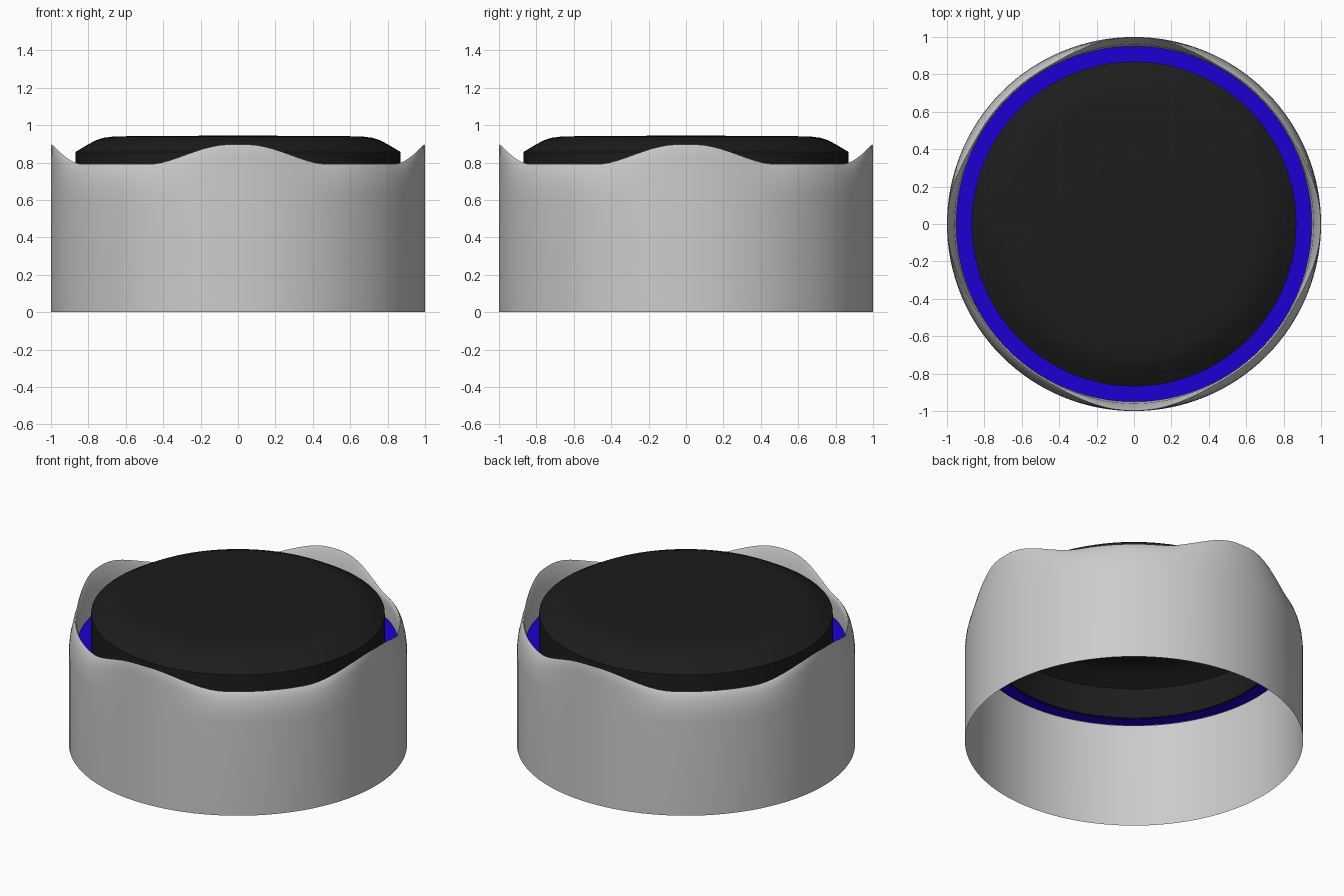
import bpy, bmesh, math

if "Cube" in bpy.data.objects:
    bpy.data.objects.remove(bpy.data.objects["Cube"])

N = 128


def material(name, rgb):
    m = bpy.data.materials.new(name)
    m.diffuse_color = (*rgb, 1)
    m.use_nodes = True
    m.node_tree.nodes["Principled BSDF"].inputs["Base Color"].default_value = m.diffuse_color
    return m


def lathe(name, profile, mat=None, close_top=False, angle=35):
    """Sweep profile(theta) -> [(radius, z), ...] around the z axis."""
    bm = bmesh.new()
    cols = []
    for i in range(N):
        t = 2 * math.pi * i / N
        cols.append([bm.verts.new((r * math.cos(t), r * math.sin(t), z))
                     for r, z in profile(t)])
    for i in range(N):
        a, b = cols[i], cols[(i + 1) % N]
        for k in range(len(a) - 1):
            bm.faces.new((a[k], b[k], b[k + 1], a[k + 1]))
    if close_top:
        bm.faces.new([c[-1] for c in cols])
    me = bpy.data.meshes.new(name)
    bm.to_mesh(me)
    bm.free()
    ob = bpy.data.objects.new(name, me)
    bpy.context.collection.objects.link(ob)
    if mat:
        me.materials.append(mat)
    bpy.ops.object.select_all(action='DESELECT')
    ob.select_set(True)
    bpy.context.view_layer.objects.active = ob
    bpy.ops.object.shade_smooth_by_angle(angle=math.radians(angle))
    return ob


def crest(t):
    """1 at the four raised lobes on the axes, 0 in the dips between them."""
    q = math.pi / 2
    d = abs((t + q / 2) % q - q / 2) / math.radians(30)
    d = min(1, max(0, (d - 0.08) / 0.92))
    return 1 - d * d * (3 - 2 * d)


# Outer shell: straight wall, rolled wavy rim, inner lip down to the ring
LOW = [(1, 0), (1, 0.60), (0.998, 0.65), (0.992, 0.70), (0.982, 0.745),
       (0.970, 0.778), (0.960, 0.791), (0.953, 0.785), (0.95, 0.75), (0.95, 0.65)]
HIGH = [(1, 0), (1, 0.60), (1, 0.68), (1, 0.76), (1, 0.83),
        (1, 0.885), (0.997, 0.897), (0.985, 0.87), (0.96, 0.77), (0.95, 0.65)]


def shell(t):
    w = crest(t)
    return [(a[0] + (b[0] - a[0]) * w, a[1] + (b[1] - a[1]) * w)
            for a, b in zip(LOW, HIGH)]


lathe("outer_shell", shell, angle=60)

# Blue ring recessed between shell and cap
lathe("blue_ring", lambda t: [(0.952, 0.655), (0.86, 0.655)],
      material("blue", (0.01, 0.0, 0.65)))

# Dark hollow cap with a softly rounded shoulder
CAP = [(0.868, 0.65), (0.868, 0.857), (0.81, 0.892), (0.765, 0.917), (0.72, 0.932),
       (0.67, 0.939), (0.54, 0.942), (0.3, 0.943), (0.03, 0.944)]
lathe("top_cap", lambda t: CAP, material("black", (0.012, 0.012, 0.012)),
      close_top=True)
